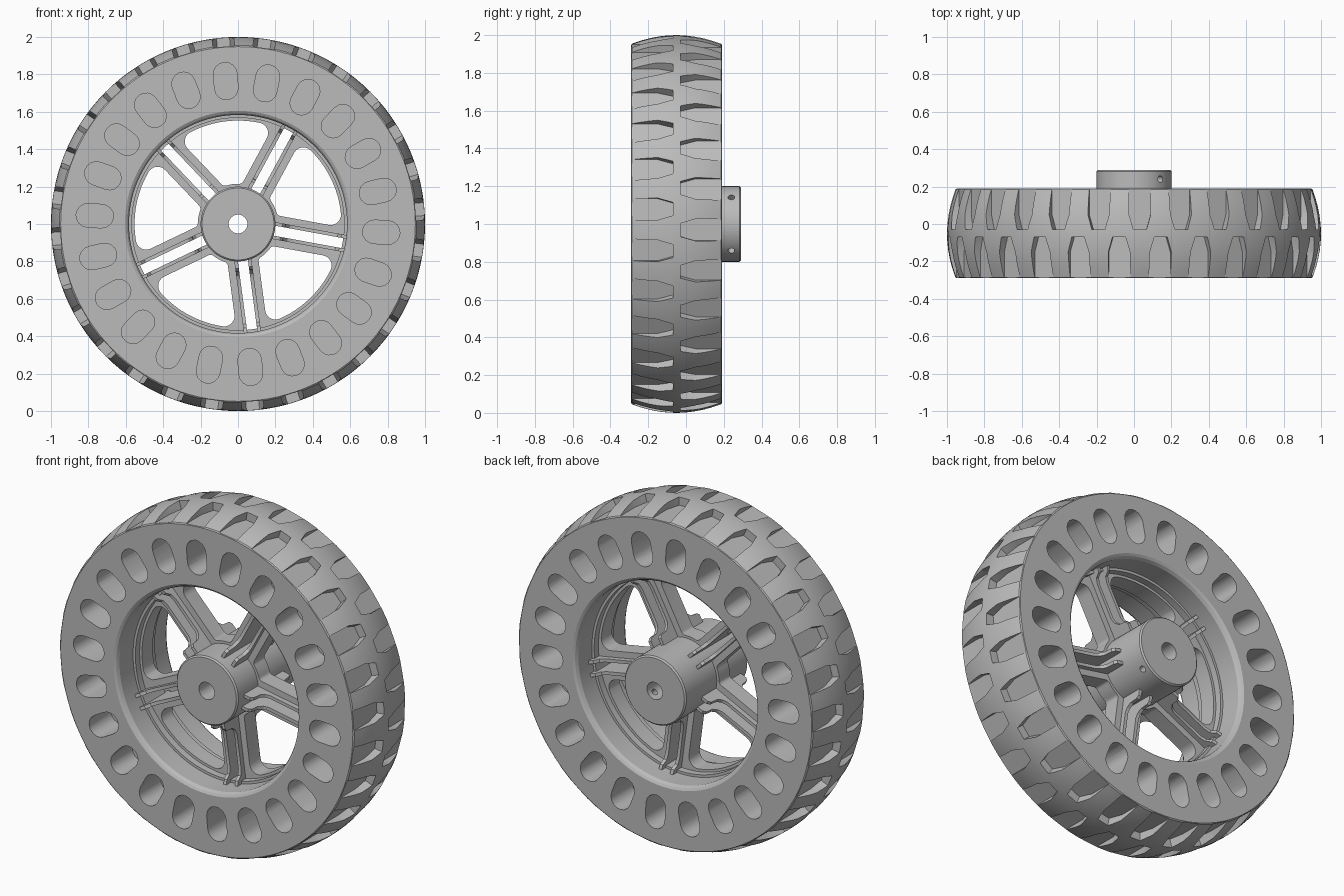
import bpy, bmesh
from math import sin, cos, asin, pi, radians
from mathutils import Vector

if "Cube" in bpy.data.objects:
    bpy.data.objects.remove(bpy.data.objects["Cube"], do_unlink=True)

MID = -0.05                      # middle plane of the tyre
SPOKES = [radians(-10.4 + 72 * k) for k in range(5)]

grey = bpy.data.materials.new("plain grey")
grey.use_nodes = True
COLOUR = (0.5, 0.5, 0.5, 1)
grey.diffuse_color = COLOUR
grey.node_tree.nodes["Principled BSDF"].inputs["Base Color"].default_value = COLOUR


def wheel_point(x, y, z):
    return Vector((x, y, z + 1))


def frame(angle):
    """Radial, tangent and axle directions at an angle round the wheel."""
    return (Vector((cos(angle), 0, sin(angle))),
            Vector((-sin(angle), 0, cos(angle))), Vector((0, 1, 0)))


def prism(bm, pts, low, high, place):
    """Extrude a flat outline; place(u, v, w) gives the position."""
    a = [bm.verts.new(place(u, v, low)) for u, v in pts]
    b = [bm.verts.new(place(u, v, high)) for u, v in pts]
    bm.faces.new(a)
    bm.faces.new(b[::-1])
    for i in range(len(pts)):
        j = (i + 1) % len(pts)
        bm.faces.new((a[i], b[i], b[j], a[j]))


def lathe(bm, profile, steps):
    """Spin a closed (radius, y) profile round the axle."""
    rings = []
    for s in range(steps):
        t = 2 * pi * s / steps
        rings.append([bm.verts.new(wheel_point(r * cos(t), y, r * sin(t))) for r, y in profile])
    n = len(profile)
    for s in range(steps):
        p, q = rings[s], rings[(s + 1) % steps]
        for i in range(n):
            bm.faces.new((p[i], p[(i + 1) % n], q[(i + 1) % n], q[i]))


def make(name, bm, cutter=False):
    bmesh.ops.recalc_face_normals(bm, faces=bm.faces)
    mesh = bpy.data.meshes.new(name)
    bm.to_mesh(mesh)
    bm.free()
    mesh.materials.append(grey)
    ob = bpy.data.objects.new(name, mesh)
    bpy.context.collection.objects.link(ob)
    ob.hide_render = cutter
    return ob


def finish(ob, cutter=None):
    bpy.ops.object.select_all(action='DESELECT')
    ob.select_set(True)
    bpy.context.view_layer.objects.active = ob
    if cutter:
        mod = ob.modifiers.new("cut", 'BOOLEAN')
        mod.operation = 'DIFFERENCE'
        mod.solver = 'EXACT'
        mod.object = cutter
        bpy.ops.object.modifier_apply(modifier=mod.name)
        bpy.data.objects.remove(cutter, do_unlink=True)
    bpy.ops.object.shade_smooth_by_angle(angle=radians(25))


# Tyre: crowned tread, flat sidewalls, rounded inner lips
half = 0.24
crown = [(1.0 - 0.045 * (t / 5) ** 2, MID + 0.235 * t / 5) for t in range(-5, 6)]
lip = [(0.605, half), (0.592, half - 0.008), (0.583, half - 0.025)]
profile = ([(0.948, MID - half)] + crown + [(0.948, MID + half)]
           + [(r, MID + y) for r, y in lip] + [(r, MID - y) for r, y in reversed(lip)])
bm = bmesh.new()
lathe(bm, profile, 112)
tyre = make("tyre", bm)

# Cutters: rounded sidewall pockets and tapered tread grooves
bm = bmesh.new()
stadium = []
for end in (0, 1):
    for k in range(9):
        t = -pi / 2 + pi * k / 8 + pi * end
        stadium.append((0.767 + (0.037 if end == 0 else -0.037) + 0.063 * cos(t), 0.063 * sin(t)))
for k in range(22):
    rad, tan, axle = frame(radians(94.9) + 2 * pi * k / 22)
    for side in (-1, 1):
        prism(bm, stadium, MID + side * 0.04, MID + side * 0.3,
              lambda u, v, w: wheel_point(*(rad * u + tan * v + axle * w)))
groove = [(-0.058, 0.3), (-0.058, 0.1), (-0.035, 0.02), (0.035, 0.02), (0.058, 0.1), (0.058, 0.3)]
for side in (-1, 1):
    for k in range(28):
        rad, tan, axle = frame(radians(4.6) + 2 * pi * (k - (0.5 if side > 0 else 0)) / 28)
        prism(bm, groove, 0.951, 1.1,
              lambda u, v, w: wheel_point(*(rad * w + tan * u + axle * (MID + side * v))))
finish(tyre, make("tyre_cutter", bm, True))

# Rim ledge inside the tyre
bm = bmesh.new()
lathe(bm, [(0.568, MID - 0.09), (0.59, MID - 0.09), (0.59, MID + 0.09), (0.568, MID + 0.09)], 112)
finish(make("rim_ledge", bm))

# Spoke web: a disc with five rounded windows and five narrow slots
bm = bmesh.new()
lathe(bm, [(0.15, MID - 0.05), (0.588, MID - 0.05), (0.588, MID + 0.05), (0.15, MID + 0.05)], 112)
web = make("spoke_web", bm)


def window(angle, width=0.083, inner=0.215, outer=0.553):
    """Half outline from one spoke to the middle of the window, then mirrored."""
    pts = []
    for radius, fillet, kind in ((inner, 0.025, 1), (outer, 0.055, -1)):
        c = radius + kind * fillet
        ang = asin((width + fillet) / c)
        start, stop = (ang + pi, 1.5 * pi) if kind > 0 else (-pi / 2, ang)
        arc = [start + (stop - start) * k / 6 for k in range(7)]
        if kind > 0:
            pts += [(radius * cos(a), radius * sin(a)) for a in (pi / 5, (pi / 5 + ang) / 2)]
        pts += [(c * cos(ang) + fillet * cos(a), c * sin(ang) + fillet * sin(a)) for a in arc]
    for k in range(1, 7):
        a = ang + (pi / 5 - ang) * k / 6
        pts.append((outer * cos(a), outer * sin(a)))
    m = 2 * pi / 5
    mirror = [(x * cos(m) + y * sin(m), x * sin(m) - y * cos(m)) for x, y in pts[1:-1]]
    return pts + mirror[::-1]


bm = bmesh.new()
for a in SPOKES:
    rad, tan, axle = frame(a)
    place = lambda u, v, w: wheel_point(*(rad * u + tan * v + axle * w))
    prism(bm, window(a), MID - 0.1, MID + 0.1, place)
    prism(bm, [(0.19, -0.027), (0.576, -0.027), (0.576, 0.027), (0.19, 0.027)],
          MID - 0.1, MID + 0.1, place)
finish(web, make("web_cutter", bm, True))

# Paired ribs: tall against the hub, low along the spoke, flared at the rim
bm = bmesh.new()
top = [(0.17, 0.18), (0.235, 0.18), (0.25, 0.165), (0.255, 0.115), (0.275, 0.09), (0.3, 0.08),
       (0.5, 0.08), (0.535, 0.09), (0.555, 0.12), (0.588, 0.13)]
rib = top + [(r, -y) for r, y in reversed(top)]
for a in SPOKES:
    rad, tan, axle = frame(a)
    for side in (-1, 1):
        prism(bm, rib, side * 0.027, side * 0.046,
              lambda u, v, w: wheel_point(*(rad * u + tan * w + axle * (MID + v))))
finish(make("spoke_ribs", bm))

# Hub with axle bore, key notch and two set screw holes
bm = bmesh.new()
lathe(bm, [(0.05, -0.29), (0.192, -0.29), (0.2, -0.282), (0.2, 0.282), (0.192, 0.29), (0.05, 0.29)], 64)
hub = make("hub", bm)
bm = bmesh.new()
hole = [(0.018 * cos(2 * pi * k / 16), 0.018 * sin(2 * pi * k / 16)) for k in range(16)]
for a in (pi / 4, -pi / 4):
    rad, tan, axle = frame(a)
    prism(bm, hole, 0.03, 0.25,
          lambda u, v, w: wheel_point(*(rad * w + tan * u + axle * (0.24 + v))))
finish(hub, make("hub_cutter", bm, True))
